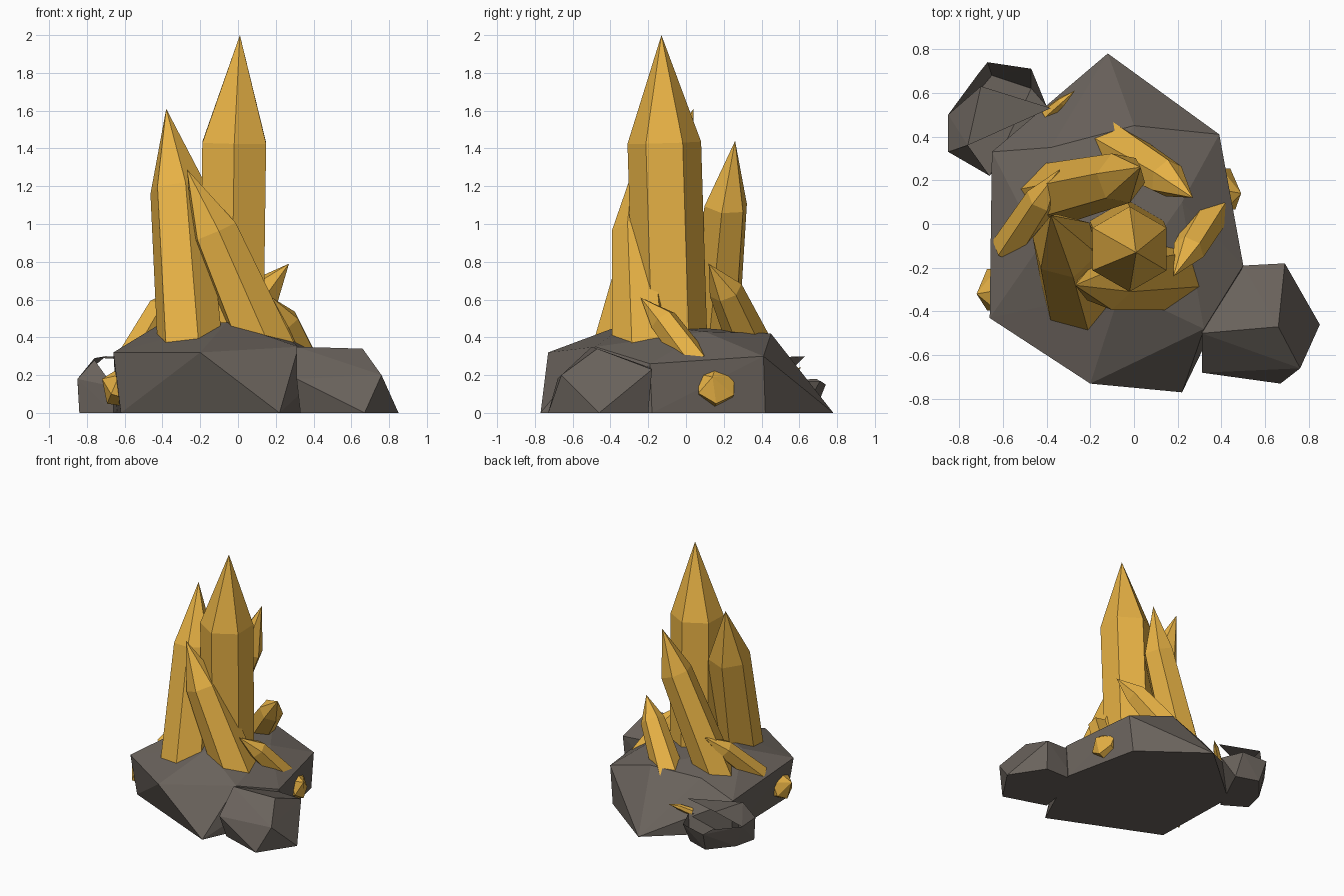
import bpy
import bmesh
import math
from mathutils import Vector

cube = bpy.data.objects.get("Cube")
if cube:
    bpy.data.objects.remove(cube, do_unlink=True)


def material(name, rgb):
    mat = bpy.data.materials.new(name)
    mat.use_nodes = True
    mat.diffuse_color = (*rgb, 1)
    mat.node_tree.nodes["Principled BSDF"].inputs["Base Color"].default_value = (*rgb, 1)
    return mat


GOLD = material("amber crystal", (0.81, 0.45, 0.06))
STONE = material("grey stone", (0.145, 0.125, 0.108))


def finish(name, bm, mat):
    mesh = bpy.data.meshes.new(name)
    bm.to_mesh(mesh)
    bm.free()
    mesh.materials.append(mat)
    obj = bpy.data.objects.new(name, mesh)
    bpy.context.collection.objects.link(obj)
    return obj


def crystal(name, base, shoulder, tip, r_base, r_shoulder, roll=0):
    """Six-sided shaft from base to shoulder, closed by a point at the tip."""
    base, shoulder, tip = Vector(base), Vector(shoulder), Vector(tip)
    axis = (shoulder - base).normalized()
    u = Vector((0, -1, 0))
    u = (u - axis * u.dot(axis)).normalized()
    v = axis.cross(u)
    bm = bmesh.new()
    rings = []
    for centre, r in ((base, r_base), (shoulder, r_shoulder)):
        angles = [math.radians(60 * k + roll) for k in range(6)]
        rings.append([bm.verts.new(centre + r * (u * math.cos(a) + v * math.sin(a)))
                      for a in angles])
    point = bm.verts.new(tip)
    low, high = rings
    bm.faces.new(low[::-1])
    for k in range(6):
        n = (k + 1) % 6
        bm.faces.new((low[k], low[n], high[n], high[k]))
        bm.faces.new((high[k], high[n], point))
    return finish(name, bm, GOLD)


def rock(name, points, keep=lambda normal: True):
    """Faceted boulder: convex hull of corner points, keeping faces by direction."""
    bm = bmesh.new()
    for p in points:
        bm.verts.new(p)
    result = bmesh.ops.convex_hull(bm, input=bm.verts[:])
    loose = [g for g in result["geom_interior"] if isinstance(g, bmesh.types.BMVert)]
    bmesh.ops.delete(bm, geom=loose, context="VERTS")
    bmesh.ops.recalc_face_normals(bm, faces=bm.faces[:])
    bm.normal_update()
    gaps = [f for f in bm.faces if not keep(f.normal)]
    bmesh.ops.delete(bm, geom=gaps, context="FACES")
    return finish(name, bm, STONE)


# Main boulder
rock("base_rock", [
    (-.12, .78, 0), (.36, .42, 0), (.49, -.18, 0), (.22, -.77, 0), (-.62, -.4, 0),
    (-.64, .33, 0), (-.2, -.73, .32), (-.66, -.43, .32), (.32, -.48, .35),
    (.5, -.19, .26), (.39, .41, .3), (-.65, .33, .26), (-.06, -.3, .48),
    (-.43, -.1, .46), (0, .45, .42), (-.38, .35, .38), (.22, .1, .43)])

# Side boulder
rock("side_rock", [
    (.85, -.46, 0), (.76, -.66, .2), (.69, -.18, .23), (.66, -.47, .34), (.31, -.5, .35),
    (.67, -.73, 0), (.33, -.62, 0), (.31, -.68, .18), (.5, -.19, .24), (.68, -.2, 0),
    (.4, -.2, 0)])

# Open boulder shell with a thin overhanging slab folded down on its outer side
rock("hollow_rock", [
    (-.84, .33, 0), (-.85, .33, .18), (-.85, .5, .17), (-.71, .69, .18), (-.67, .74, .15),
    (-.47, .71, .17), (-.4, .54, .17), (-.66, .22, .14), (-.66, .22, 0), (-.8, .5, 0),
    (-.65, .68, 0), (-.47, .62, 0), (-.76, .36, .28)], lambda n: n.z < 0.6)
rock("hollow_rock_slab", [
    (-.85, .33, .18), (-.85, .5, .17), (-.76, .36, .29), (-.7, .63, .3), (-.38, .53, .285)],
    lambda n: n.z > 0.3)

# Tall crystals
crystal("main_crystal", (-.035, -.08, .3), (-.02, -.115, 1.43), (.01, -.13, 2), .195, .195)
crystal("left_crystal", (-.25, -.33, .3), (-.315, -.1, 1.18), (-.38, .04, 1.61), .18, .155, 15)
crystal("front_crystal", (.16, -.23, .3), (-.125, -.265, .96), (-.27, -.28, 1.29), .165, .13, 10)
crystal("back_crystal", (-.4, .13, .26), (-.06, .21, 1.1), (.03, .26, 1.44), .15, .12, 20)

# Short crystals leaning round the foot of the cluster
crystal("back_short_crystal", (-.11, .36, .31), (.15, .21, .65), (.27, .12, .79), .12, .09, 10)
crystal("right_short_crystal", (.36, .06, .25), (.25, -.12, .49), (.18, -.24, .61), .085, .075)
crystal("left_short_crystal", (-.57, -.11, .28), (-.42, .12, .54), (-.34, .25, .66), .085, .075)

# Small crystals poking out of the boulder sides
crystal("right_stub", (.36, .15, .12), (.43, .16, .15), (.49, .14, .19), .1, .11, 30)
crystal("left_stub", (-.58, -.3, .12), (-.65, -.3, .15), (-.72, -.32, .18), .09, .11, 30)
crystal("back_sliver", (-.4, .5, .17), (-.33, .56, .215), (-.27, .61, .24), .03, .022)
